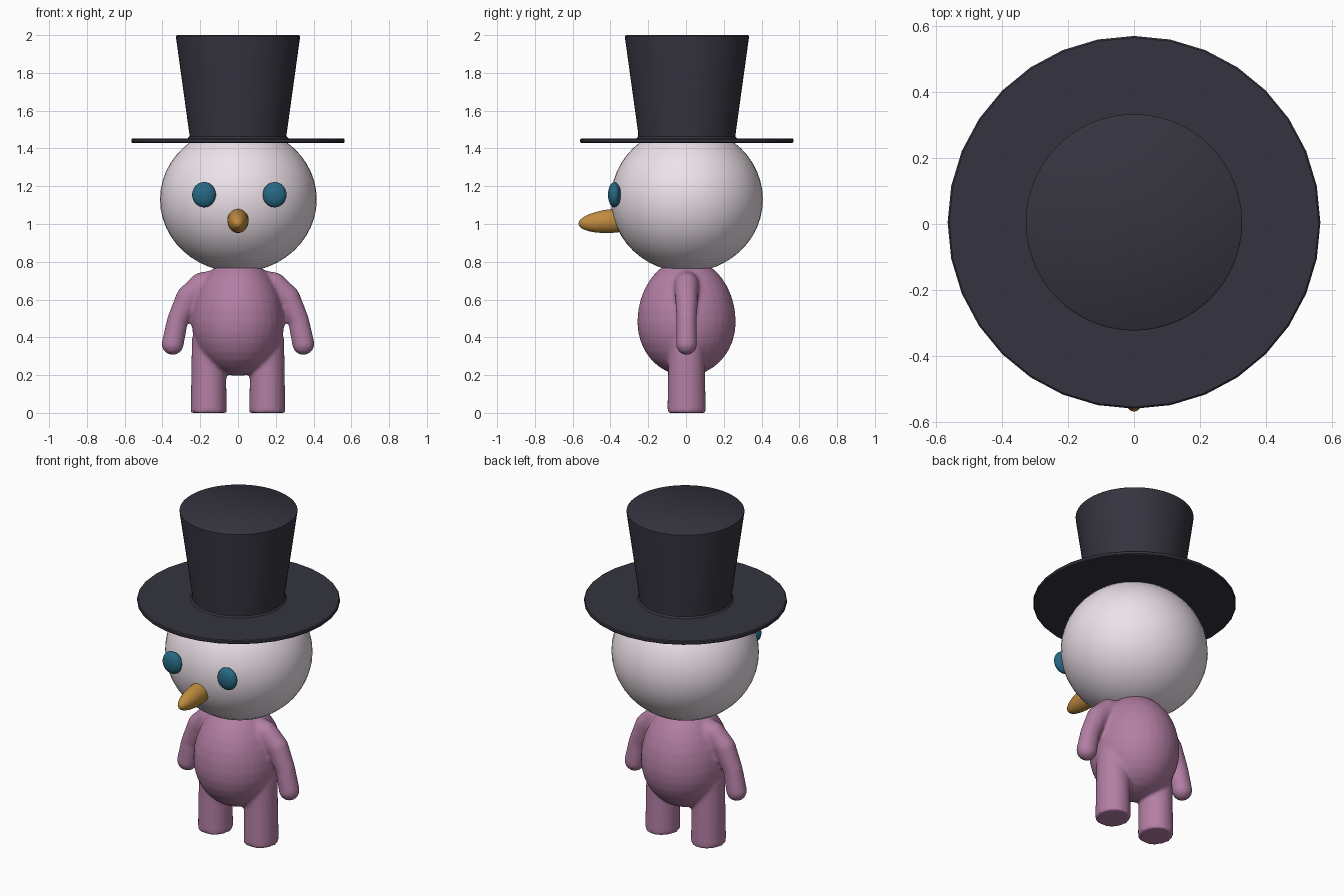
import bpy, bmesh, math
from mathutils import Matrix, Vector

if "Cube" in bpy.data.objects:
    bpy.data.objects.remove(bpy.data.objects["Cube"])


def material(name, rgb):
    m = bpy.data.materials.new(name)
    m.diffuse_color = (*rgb, 1)
    m.use_nodes = True
    m.node_tree.nodes["Principled BSDF"].inputs["Base Color"].default_value = m.diffuse_color
    return m


HAT = material("charcoal", (0.035, 0.034, 0.05))
WHITE = material("pale", (0.85, 0.76, 0.82))
PINK = material("pink", (0.45, 0.21, 0.37))
BLUE = material("blue", (0.02, 0.14, 0.23))
ORANGE = material("orange", (0.53, 0.26, 0.05))


def make_object(name, bm, mat):
    mesh = bpy.data.meshes.new(name)
    bmesh.ops.recalc_face_normals(bm, faces=bm.faces)
    bm.to_mesh(mesh)
    bm.free()
    mesh.materials.append(mat)
    ob = bpy.data.objects.new(name, mesh)
    bpy.context.collection.objects.link(ob)
    return ob


def add_ball(bm, centre, radii, tilt=0, seg=32):
    mtx = (Matrix.Translation(centre) @ Matrix.Rotation(tilt, 4, 'X')
           @ Matrix.Diagonal((*radii, 1)))
    return bmesh.ops.create_uvsphere(bm, u_segments=seg, v_segments=seg // 2,
                                     radius=1, matrix=mtx)["verts"]


def ball(name, centre, radii, mat, tilt=0, seg=32):
    bm = bmesh.new()
    add_ball(bm, centre, radii, tilt, seg)
    for f in bm.faces:
        f.smooth = True
    return make_object(name, bm, mat)


def lathe(name, profile, y, sides, mat):
    """Spin a closed (radius, z) profile that starts and ends on the axis."""
    bm = bmesh.new()
    pts = [bm.verts.new((r, 0, z)) for r, z in profile]
    edges = [bm.edges.new(p) for p in zip(pts, pts[1:])]
    bmesh.ops.spin(bm, geom=pts + edges, axis=(0, 0, 1), cent=(0, 0, 0),
                   angle=math.tau, steps=sides)
    bmesh.ops.remove_doubles(bm, verts=bm.verts, dist=1e-5)
    bmesh.ops.translate(bm, verts=bm.verts, vec=(0, y, 0))
    ob = make_object(name, bm, mat)
    bpy.context.view_layer.objects.active = ob
    bpy.ops.object.select_all(action='DESELECT')
    ob.select_set(True)
    bpy.ops.object.shade_smooth_by_angle(angle=math.radians(40))
    return ob


# Torso, arms and legs, fused into one soft skin
bm = bmesh.new()
for v in add_ball(bm, (0, 0.003, 0.48), (0.245, 0.261, 0.285)):
    if v.co.z > 0.48:
        v.co.z = 0.48 + (v.co.z - 0.48) * 1.18

arm = [(0.08, 0.69, 0.075), (0.19, 0.675, 0.07), (0.265, 0.61, 0.065),
       (0.32, 0.49, 0.057), (0.346, 0.366, 0.06)]      # x, z, radius
for side in (-1, 1):
    for a, b in zip(arm, arm[1:]):
        for i in range(7):
            x, z, r = Vector(a).lerp(Vector(b), i / 6)
            add_ball(bm, (side * x, 0.003, z), (r, r * 0.95, r), seg=20)
    leg = Matrix.Translation((side * 0.155, 0.003, 0.2)) @ Matrix.Diagonal((0.096, 0.102, 1, 1))
    bmesh.ops.create_cone(bm, cap_ends=True, segments=32, radius1=1, radius2=0.93,
                          depth=0.4, matrix=leg)
body = make_object("body", bm, PINK)
remesh = body.modifiers.new("fuse", 'REMESH')
remesh.mode = 'VOXEL'
remesh.voxel_size = 0.01
remesh.use_smooth_shade = True
soften = body.modifiers.new("soften", 'SMOOTH')
soften.factor = 0.5
soften.iterations = 10

# Head and face
ball("head", (0.002, 0.005, 1.13), (0.415, 0.402, 0.385), WHITE, seg=48)
for name, x in (("eye_left", -0.18), ("eye_right", 0.194)):
    ball(name, (x, -0.379, 1.155), (0.063, 0.034, 0.067), BLUE)
ball("nose", (0, -0.38, 1.017), (0.056, 0.19, 0.063), ORANGE, tilt=math.radians(5))

# Hat: wide thin brim and flared crown
lathe("hat_brim", [(0, 1.43), (0.56, 1.43), (0.565, 1.435), (0.565, 1.448),
                   (0.56, 1.453), (0, 1.453)], 0.005, 32, HAT)
lathe("hat_crown", [(0, 1.44), (0.27, 1.45), (0.258, 1.462), (0.258, 1.48),
                    (0.328, 1.985), (0.328, 1.995), (0.322, 2.0), (0, 2.0)],
      0.005, 64, HAT)
